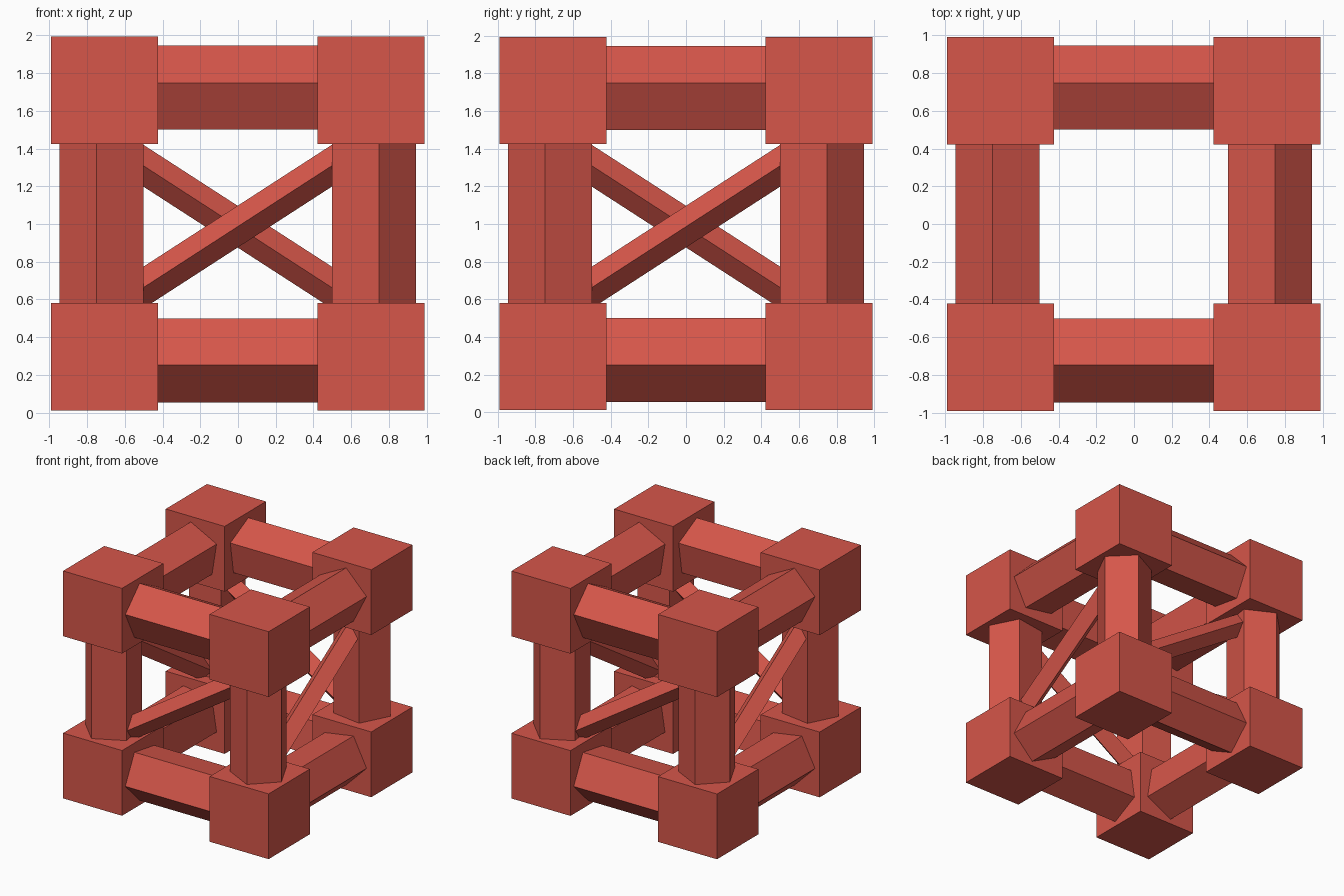
import bpy, math
from itertools import product
from mathutils import Vector

if "Cube" in bpy.data.objects:
    bpy.data.objects.remove(bpy.data.objects["Cube"])

red = bpy.data.materials.new("brick_red")
red.diffuse_color = (0.67, 0.093, 0.068, 1)
red.use_nodes = True
red.node_tree.nodes["Principled BSDF"].inputs["Base Color"].default_value = red.diffuse_color

MID = Vector((-0.002, 0, 1.0))   # centre of the frame
C = 0.711                        # beam axis distance from centre


def add_mesh(name, verts, faces):
    me = bpy.data.meshes.new(name)
    me.from_pydata(verts, [], faces)
    me.materials.append(red)
    ob = bpy.data.objects.new(name, me)
    bpy.context.collection.objects.link(ob)
    return ob


def prism(name, a, b, radius, sides, outward, turn):
    """Flat-sided bar from a to b; 'turn' is the first corner's angle from outward."""
    d = (b - a).normalized()
    u = (outward - d * outward.dot(d)).normalized()
    v = d.cross(u)
    ring = []
    for i in range(sides):
        t = turn + math.tau * i / sides
        ring.append((u * math.cos(t) + v * math.sin(t)) * radius)
    verts = [a + p for p in ring] + [b + p for p in ring]
    faces = [(i, (i + 1) % sides, sides + (i + 1) % sides, sides + i) for i in range(sides)]
    faces += [tuple(reversed(range(sides))), tuple(range(sides, 2 * sides))]
    return add_mesh(name, verts, faces)


# corner cubes
for s in product((-1, 1), repeat=3):
    bpy.ops.mesh.primitive_cube_add(size=0.568, location=MID + Vector(s) * 0.706 + Vector((0, 0, 0.003)))
    ob = bpy.context.object
    ob.name = "corner_cube"
    ob.data.materials.append(red)

# pentagonal beams and posts, flat side facing outward
for axis, name in enumerate(("cross_beam", "side_beam", "post")):
    for s, t in product((-1, 1), repeat=2):
        out = Vector((0, 0, 0))
        out[(axis + 1) % 3] = s
        out[(axis + 2) % 3] = t
        along = Vector((0, 0, 0))
        along[axis] = 0.7
        prism(name, MID + out * C - along, MID + out * C + along,
              0.237, 5, out, math.radians(36))

# one square diagonal brace per side, rising to the right seen from outside
for k in range(4):
    ang = math.pi / 2 * k
    out = Vector((math.sin(ang), -math.cos(ang), 0))
    right = Vector((math.cos(ang), math.sin(ang), 0))
    centre = MID + out * C + Vector((0, 0, -0.014))
    half = right * 0.71 + Vector((0, 0, 0.459))
    prism("diagonal_brace", centre - half, centre + half, 0.093, 4, out, 0)
